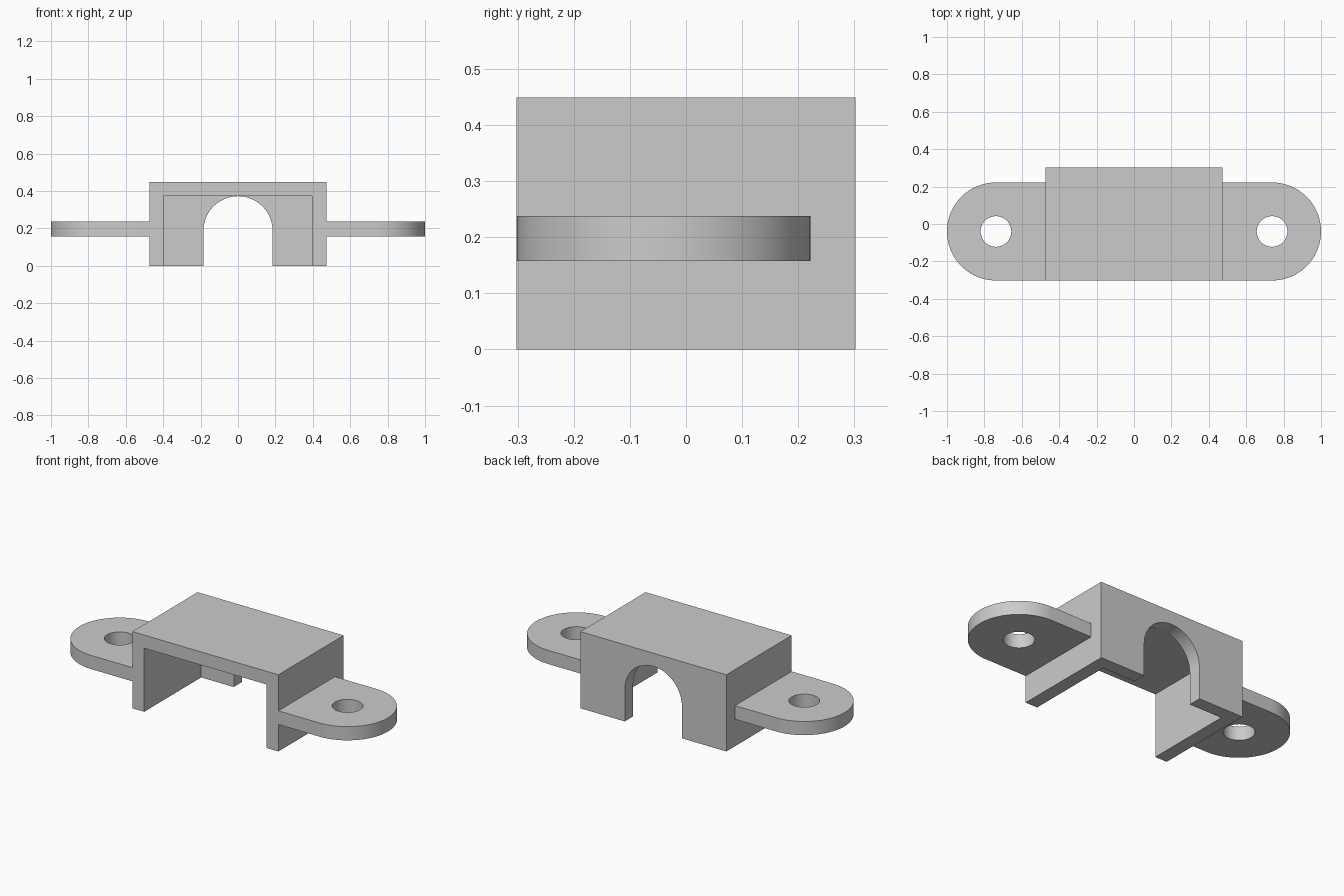
import bpy
import bmesh
from math import pi, cos, sin, radians
from mathutils import Matrix, Vector

cube = bpy.data.objects.get("Cube")
if cube:
    bpy.data.objects.remove(cube, do_unlink=True)

grey = bpy.data.materials.new("plain grey")
grey.use_nodes = True
GREY = (0.6, 0.6, 0.6, 1)
grey.diffuse_color = GREY
grey.node_tree.nodes["Principled BSDF"].inputs["Base Color"].default_value = GREY

# Main dimensions
HALF_X, HALF_Y, HEIGHT, WALL = 0.473, 0.302, 0.449, 0.077
ARCH_R = 0.185
EAR_R, HOLE_R = 0.262, 0.082
EAR_LOW, EAR_HIGH = 0.158, 0.238
EAR_X, EAR_Y = 1 - EAR_R, EAR_R - HALF_Y


def arc(cx, cy, r, start, end, steps):
    """Points along a circular arc."""
    angles = [start + (end - start) * i / steps for i in range(steps + 1)]
    return [(cx + r * cos(a), cy + r * sin(a)) for a in angles]


def prism(name, outline, place, depth):
    """Extrude a closed 2D outline; place maps (u, v) to the start face."""
    bm = bmesh.new()
    face = bm.faces.new([bm.verts.new(place(u, v)) for u, v in outline])
    grown = bmesh.ops.extrude_face_region(bm, geom=[face])["geom"]
    verts = [g for g in grown if isinstance(g, bmesh.types.BMVert)]
    bmesh.ops.translate(bm, verts=verts, vec=Vector(depth))
    bmesh.ops.recalc_face_normals(bm, faces=bm.faces)
    mesh = bpy.data.meshes.new(name)
    bm.to_mesh(mesh)
    bm.free()
    mesh.materials.append(grey)
    obj = bpy.data.objects.new(name, mesh)
    bpy.context.collection.objects.link(obj)
    return obj


def box(name, x0, x1, y0, y1, z0, z1):
    outline = [(x0, y0), (x1, y0), (x1, y1), (x0, y1)]
    return prism(name, outline, lambda u, v: (u, v, z0), (0, 0, z1 - z0))


def cut(target, cutter):
    """Subtract the cutter, apply the result and remove the cutter."""
    mod = target.modifiers.new("cut", "BOOLEAN")
    mod.operation, mod.solver, mod.object = "DIFFERENCE", "EXACT", cutter
    select(target)
    bpy.ops.object.modifier_apply(modifier=mod.name)
    bpy.data.objects.remove(cutter, do_unlink=True)


def select(obj):
    bpy.ops.object.select_all(action="DESELECT")
    obj.select_set(True)
    bpy.context.view_layer.objects.active = obj


def smooth(obj):
    select(obj)
    bpy.ops.object.shade_smooth_by_angle(angle=radians(30))


# Housing: a box hollowed from the front and below
housing = box("housing", -HALF_X, HALF_X, -HALF_Y, HALF_Y, 0, HEIGHT)
inner = HALF_X - WALL
cut(housing, box("cavity_cutter", -inner, inner, -1, HALF_Y - WALL, -1, HEIGHT - WALL))

# Arched opening through the back wall, its crown level with the ceiling
arch = arc(0, HEIGHT - WALL - ARCH_R, ARCH_R, 0, pi, 48)
arch += [(-ARCH_R, -1), (ARCH_R, -1)]
cut(housing, prism("arch_cutter", arch, lambda u, v: (u, HALF_Y - WALL - 0.05, v), (0, 0.3, 0)))
smooth(housing)

# Mounting ears: round-ended tabs with a screw hole
for name, side in (("left_ear", 1), ("right_ear", -1)):
    outline = arc(EAR_X, EAR_Y, EAR_R, -pi / 2, pi / 2, 48)
    outline += [(HALF_X, EAR_Y + EAR_R), (HALF_X, EAR_Y - EAR_R)]
    ear = prism(name, outline, lambda u, v: (side * u, v, EAR_LOW), (0, 0, EAR_HIGH - EAR_LOW))
    hole = arc(EAR_X, EAR_Y, HOLE_R, 0, 2 * pi, 48)[:-1]
    cut(ear, prism("hole_cutter", hole, lambda u, v: (side * u, v, 0), (0, 0, 1)))
    smooth(ear)
